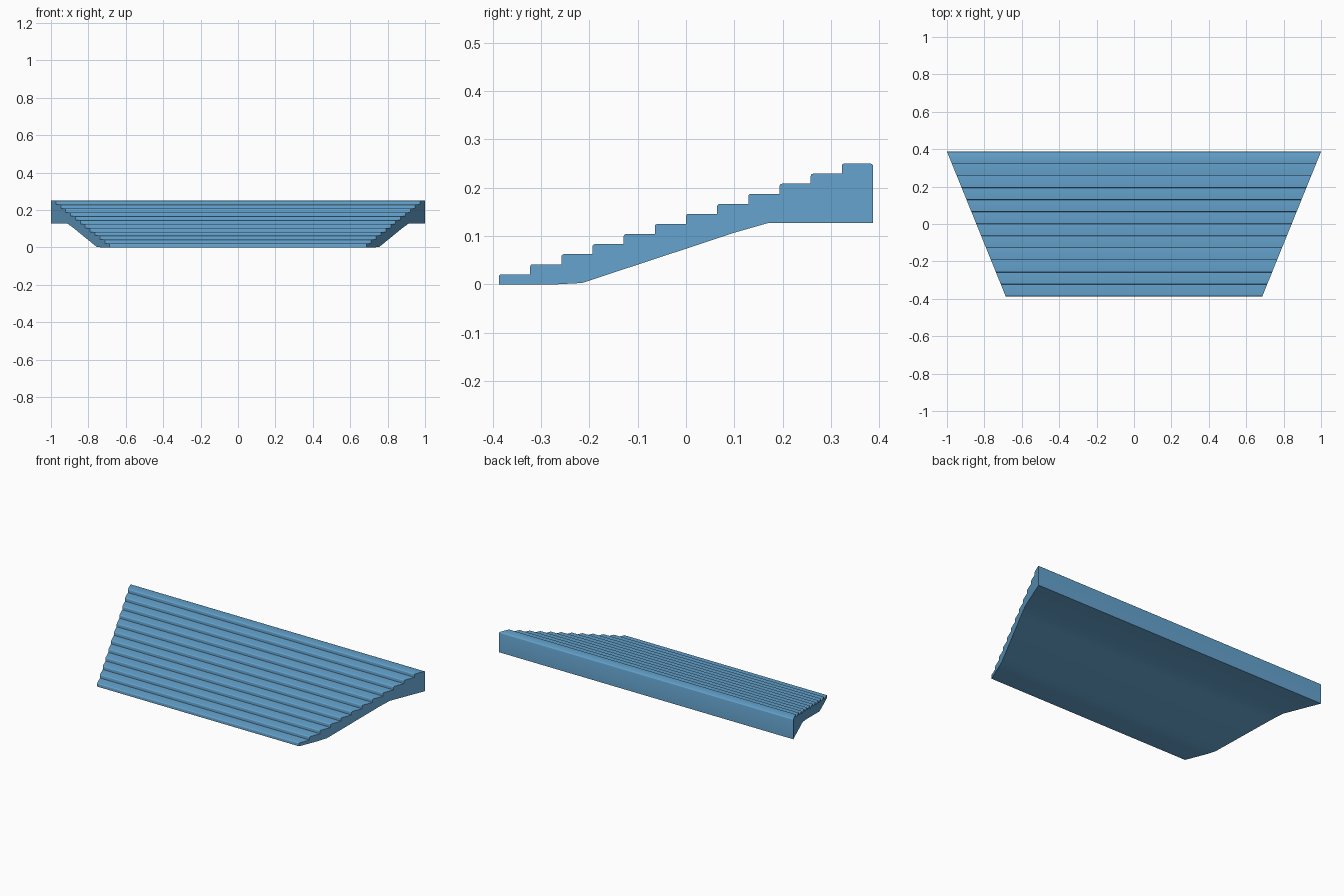
import bpy, bmesh, math

cube = bpy.data.objects.get("Cube")
if cube:
    bpy.data.objects.remove(cube, do_unlink=True)

STEPS = 12
DEPTH, HEIGHT = 0.774, 0.25
FRONT_HALF, BACK_HALF = 0.686, 1.0
TREAD, RISE = DEPTH / STEPS, HEIGHT / STEPS
ROUND = 0.005
FRONT, BACK = -DEPTH / 2, DEPTH / 2


def half_width(y):
    return FRONT_HALF + (BACK_HALF - FRONT_HALF) * (y - FRONT) / DEPTH


def rounded(cy, cz, start, end, segments=3):
    """Quarter arc for a rounded edge, angles in degrees."""
    angles = [math.radians(start + (end - start) * i / segments) for i in range(segments + 1)]
    return [(cy + ROUND * math.cos(a), cz + ROUND * math.sin(a)) for a in angles]


# Stepped top with softened nosings
profile = [(FRONT, 0)]
for i in range(STEPS):
    y, top = FRONT + i * TREAD, (i + 1) * RISE
    if i:
        profile.append((y, i * RISE))
    profile += rounded(y + ROUND, top - ROUND, 180, 90)
profile += rounded(BACK - ROUND, HEIGHT - ROUND, 90, 0)

# Underside: flat landing, sloping soffit, flat foot
profile += [(BACK, 0.127), (0.17, 0.127), (0.1, 0.107), (0.055, 0.092),
            (-0.215, 0.003), (-0.27, 0)]

# Staircase body, widening towards the back
bm = bmesh.new()
left = [bm.verts.new((half_width(y), y, z)) for y, z in profile]
right = [bm.verts.new((-half_width(y), y, z)) for y, z in profile]
bm.faces.new(left)
bm.faces.new(right[::-1])
for i in range(len(profile)):
    j = (i + 1) % len(profile)
    bm.faces.new((left[i], right[i], right[j], left[j]))
bmesh.ops.recalc_face_normals(bm, faces=bm.faces)
bmesh.ops.triangulate(bm, faces=[f for f in bm.faces if len(f.verts) > 4])

mesh = bpy.data.meshes.new("wide_staircase")
bm.to_mesh(mesh)
bm.free()
stairs = bpy.data.objects.new("wide_staircase", mesh)
bpy.context.collection.objects.link(stairs)

# Single blue material
blue = bpy.data.materials.new("sky_blue")
blue.use_nodes = True
color = (0.13, 0.37, 0.62, 1)
blue.diffuse_color = color
blue.node_tree.nodes["Principled BSDF"].inputs["Base Color"].default_value = color
mesh.materials.append(blue)

bpy.ops.object.select_all(action="DESELECT")
stairs.select_set(True)
bpy.context.view_layer.objects.active = stairs
bpy.ops.object.shade_smooth_by_angle(angle=math.radians(35))
